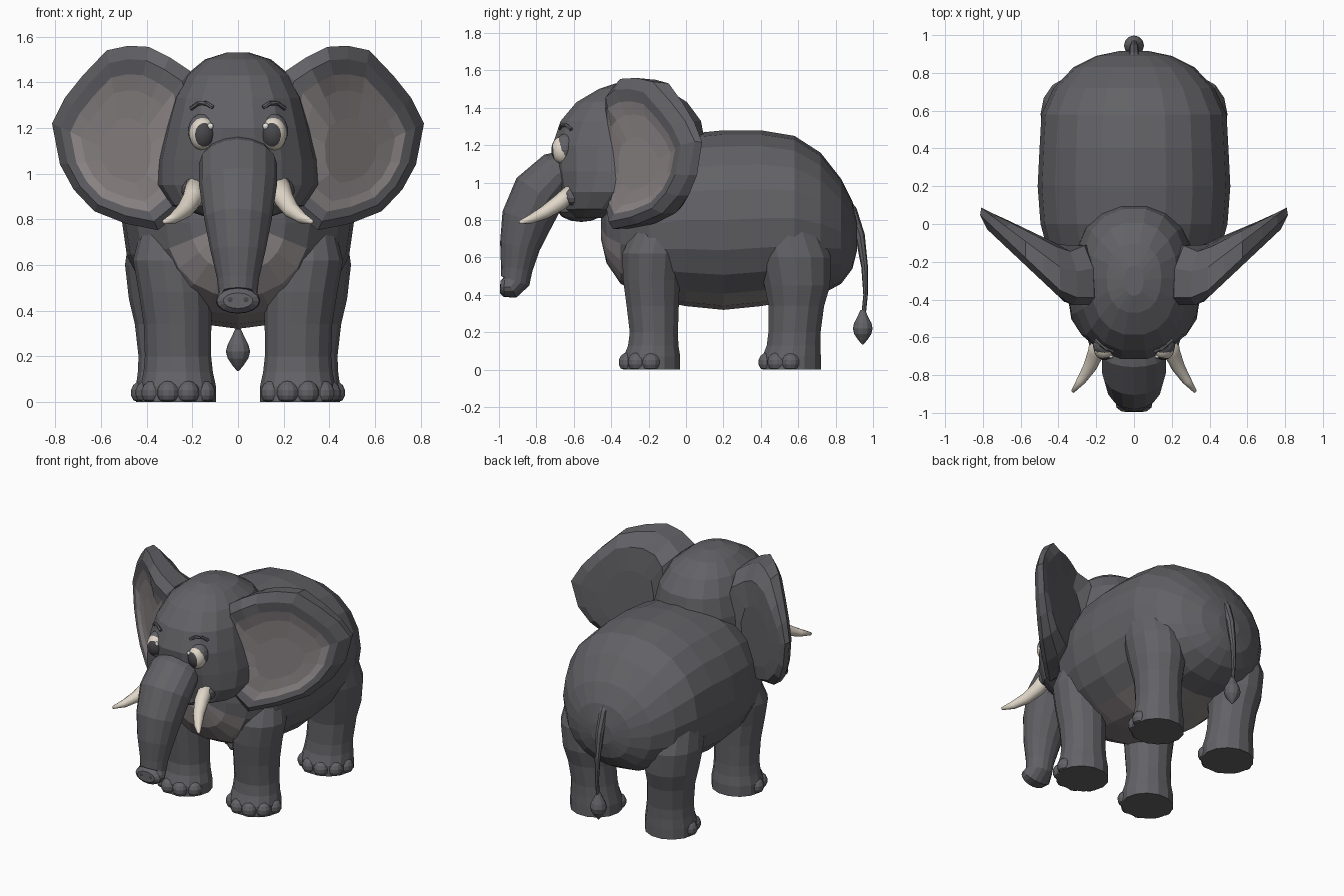
import bpy, bmesh, math
from math import cos, sin, pi, radians
from mathutils import Vector

cube = bpy.data.objects.get("Cube")
if cube:
    bpy.data.objects.remove(cube, do_unlink=True)


def material(name, r, g, b):
    m = bpy.data.materials.new(name)
    m.use_nodes = True
    m.diffuse_color = (r, g, b, 1)
    bsdf = next(n for n in m.node_tree.nodes if n.type == 'BSDF_PRINCIPLED')
    bsdf.inputs["Base Color"].default_value = (r, g, b, 1)
    return m


SKIN = material("grey_skin", .123, .123, .135)
PINK = material("pinkish_skin", .27, .24, .243)
IVORY = material("ivory", .75, .68, .58)
PUPIL = material("dark_pupil", .065, .065, .072)
WHITE = material("eye_glint", .8, .8, .78)
SIDES = (("left", 1), ("right", -1))


def finish(name, bm, mats, smooth=False):
    bmesh.ops.recalc_face_normals(bm, faces=bm.faces)
    mesh = bpy.data.meshes.new(name)
    bm.to_mesh(mesh)
    bm.free()
    for m in mats:
        mesh.materials.append(m)
    for p in mesh.polygons:
        p.use_smooth = smooth
    ob = bpy.data.objects.new(name, mesh)
    bpy.context.collection.objects.link(ob)
    return ob


def loft(name, rings, mats=(SKIN,), rule=None, smooth=False):
    """Bridge equal rings and cap both ends; rule(ring, segment) gives the material."""
    bm = bmesh.new()
    vs = [[bm.verts.new(p) for p in ring] for ring in rings]
    n = len(vs[0])
    first, last = bm.faces.new(vs[0]), bm.faces.new(vs[-1])
    if rule:
        first.material_index, last.material_index = rule(-1, 0), rule(len(vs), 0)
    for r in range(len(vs) - 1):
        for i in range(n):
            j = (i + 1) % n
            f = bm.faces.new((vs[r][i], vs[r][j], vs[r + 1][j], vs[r + 1][i]))
            f.material_index = rule(r, i) if rule else 0
    return finish(name, bm, mats, smooth)


def oval(n, a, b, power=2.0):
    """Points of a superellipse with half sizes a and b."""
    pts = []
    for i in range(n):
        c, s = cos(2 * pi * i / n), sin(2 * pi * i / n)
        e = 2 / power
        pts.append((math.copysign(abs(c) ** e, c) * a, math.copysign(abs(s) ** e, s) * b))
    return pts


def tube(name, path, n, mat=SKIN, smooth=False):
    """Loft ovals along a path of (position, half width, half depth)."""
    rings = []
    for k, (p, a, b) in enumerate(path):
        t = Vector(path[min(k + 1, len(path) - 1)][0]) - Vector(path[max(k - 1, 0)][0])
        t.normalize()
        side = (Vector((1, 0, 0)) - t * t.x).normalized()
        up = t.cross(side)
        rings.append([Vector(p) + side * u + up * v for u, v in oval(n, a, b)])
    return loft(name, rings, (mat,), smooth=smooth)


def ball(name, pos, size, mat=SKIN, seg=12, smooth=False):
    bm = bmesh.new()
    bmesh.ops.create_uvsphere(bm, u_segments=seg, v_segments=seg // 2 + 1, radius=1)
    for v in bm.verts:
        v.co = Vector(pos) + Vector([c * s for c, s in zip(v.co, size)])
    return finish(name, bm, (mat,), smooth)


# Body: sections along y (y, bottom, top, half width), belly and chest lighter
body = [(-.455, .7, .88, .09), (-.425, .57, 1, .21), (-.35, .46, 1.1, .315), (-.2, .38, 1.18, .44),
        (0, .34, 1.26, .495), (.2, .32, 1.28, .51), (.4, .34, 1.28, .5), (.58, .37, 1.25, .49),
        (.72, .4, 1.16, .425), (.83, .46, 1.02, .32), (.89, .54, .9, .2), (.915, .64, .78, .08)]
SEG = 20


def belly_rule(r, i):
    off = abs((i + .5) * 360 / SEG - 270)
    y = body[max(0, min(r, len(body) - 1))][0]
    spread = 65 if y < -.4 else 50 if y < -.25 else 40
    return 1 if r < 0 or (off < spread and y < .5) else 0


loft("body", [[(u, y, (lo + hi) / 2 + v) for u, v in oval(SEG, w, (hi - lo) / 2, 2.15)]
              for y, lo, hi, w in body], (SKIN, PINK), belly_rule)

# Head: stacked sections (z, front, back, half width)
head = [(.81, -.62, -.42, .14), (.86, -.655, -.25, .29), (.95, -.68, -.1, .35), (1.06, -.705, .05, .35),
        (1.2, -.72, .11, .32), (1.33, -.675, .085, .285), (1.43, -.59, .01, .23),
        (1.5, -.47, -.1, .145), (1.53, -.38, -.22, .05)]
loft("head", [[(u, (f + b) / 2 + v, z) for u, v in oval(18, w, (b - f) / 2, 2.3)]
              for z, f, b, w in head])
ball("lower_jaw", (0, -.56, .86), (.16, .13, .07))

# Trunk with a flared, rounded tip
trunk = [(-.56, 1.09, .13, .1), (-.69, 1.045, .17, .125), (-.785, .945, .17, .145),
         (-.852, .8, .148, .137), (-.888, .66, .12, .108), (-.905, .54, .092, .085),
         (-.914, .475, .085, .08), (-.938, .442, .098, .064), (-.972, .442, .093, .054),
         (-.993, .443, .065, .034)]
tube("trunk", [((0, y, z), a, b) for y, z, a, b in trunk], 16)

# Tail and tuft
tail = [(.82, .93, .03), (.885, .85, .03), (.93, .72, .026), (.955, .55, .018), (.96, .4, .012),
        (.948, .28, .012)]
tube("tail", [((0, y, z), r, r) for y, z, r in tail], 8)
tuft = [(.32, .012), (.285, .028), (.25, .046), (.22, .053), (.19, .045), (.16, .025), (.135, .004)]
tube("tail_tuft", [((0, .945, z), r, r) for z, r in tuft], 12)

# Ear outline in x and z, starting at the upper root
ear = [(.21, 1.45), (.3, 1.51), (.39, 1.555), (.48, 1.56), (.575, 1.54), (.68, 1.43), (.76, 1.33),
       (.815, 1.22), (.78, 1.04), (.72, .93), (.63, .835), (.49, .78), (.35, .752), (.22, .86),
       (.17, 1.02), (.16, 1.25)]
# Ear layers: scale, depth behind the front plane, share of the back swelling
layers = [(.35, .04, 0), (.6, .03, 0), (.745, .01, 0), (.88, 0, 0), (1, .04, 0),
          (.98, .085, .45), (.82, .09, 1), (.5, .09, 1.1)]


def ear_point(s, x, z, scale, depth, swell):
    x, z = .5 + (x - .5) * scale, 1.07 + (z - 1.07) * scale
    y = -.43 + .94 * max(0, x - .35) + depth + swell * max(0, .8 - x) * .42
    return (s * x, y, z)


# Leg sections (z, centre x, centre y, half width, half depth)
front_leg = [(0, .262, -.182, .165, .155), (.07, .262, -.182, .165, .155), (.13, .262, -.175, .152, .138),
             (.2, .263, -.172, .145, .132), (.34, .265, -.178, .148, .143), (.48, .275, -.185, .16, .155),
             (.62, .295, -.18, .165, .165), (.78, .3, -.14, .12, .13)]
hind_leg = [(0, .282, .565, .165, .16), (.07, .282, .565, .165, .16), (.13, .284, .575, .155, .147),
            (.2, .288, .58, .148, .143), (.34, .3, .59, .152, .152), (.45, .31, .595, .168, .18),
            (.6, .325, .58, .17, .2), (.78, .33, .53, .14, .18)]
tusk = [((.185, -.6, .96), .045), ((.2, -.68, .89), .045), ((.235, -.76, .838), .036),
        ((.28, -.83, .805), .025), ((.325, -.888, .788), .009)]

for side, s in SIDES:
    loft(side + "_ear", [[ear_point(s, x, z, *layer) for x, z in ear] for layer in layers],
         (SKIN, PINK), lambda r, i: 1 if r < 2 else 0)

    # Legs and toes
    for part, secs in (("front", front_leg), ("hind", hind_leg)):
        loft(f"{side}_{part}_leg", [[(s * cx + u, cy + v, z) for u, v in oval(14, a, b)]
                                    for z, cx, cy, a, b in secs])
        foot = secs[0]
        for k, deg in enumerate((-55, -18, 18, 54, 88)):
            a = radians(deg)
            toe = ball(f"{side}_{part}_toe_{k + 1}",
                       (s * (foot[1] + .138 * sin(a)), foot[2] - .135 * cos(a), .04),
                       (.05, .05, .053), seg=12)
            for v in toe.data.vertices:
                v.co.z = max(v.co.z, 0)

    # Tusk and the lip around its root
    tube(side + "_tusk", [((s * p[0], p[1], p[2]), r, r) for p, r in tusk], 10, IVORY, True)
    ball(side + "_lip", (s * .19, -.59, .93), (.06, .08, .055))

    # Eye: pole of the ball faces forward so the pupil is a round cap
    bm = bmesh.new()
    bmesh.ops.create_uvsphere(bm, u_segments=24, v_segments=20, radius=1)
    for f in bm.faces:
        f.material_index = 1 if f.calc_center_median().z > .74 else 0
    look = Vector((-s * -.18, -1, -.1)).normalized()
    look.x = -look.x
    turn = look.to_track_quat('Z', 'Y')
    centre = Vector((s * .155, -.66, 1.175))
    for v in bm.verts:
        p = turn @ v.co
        v.co = centre + Vector((p.x * .058, p.y * .06, p.z * .074))
    finish(side + "_eye", bm, (IVORY, PUPIL), True)
    ball(side + "_eye_glint", centre + Vector((-s * .034, -.043, .033)), (.014, .009, .014), WHITE, 10)

    # Eyelid shell behind and above the eye, and brow ridge
    ball(side + "_eyelid", centre + Vector((0, .018, .013)), (.064, .06, .075), SKIN, 16)
    brow = [(.11, -.676, 1.29), (.14, -.664, 1.308), (.175, -.642, 1.308), (.205, -.614, 1.285)]
    tube(side + "_brow", [((s * x, y, z), .01, .01) for x, y, z in brow], 6)

    # Nostril
    ball(side + "_nostril", (s * .035, -.99, .447), (.015, .005, .014), PUPIL, 10)
